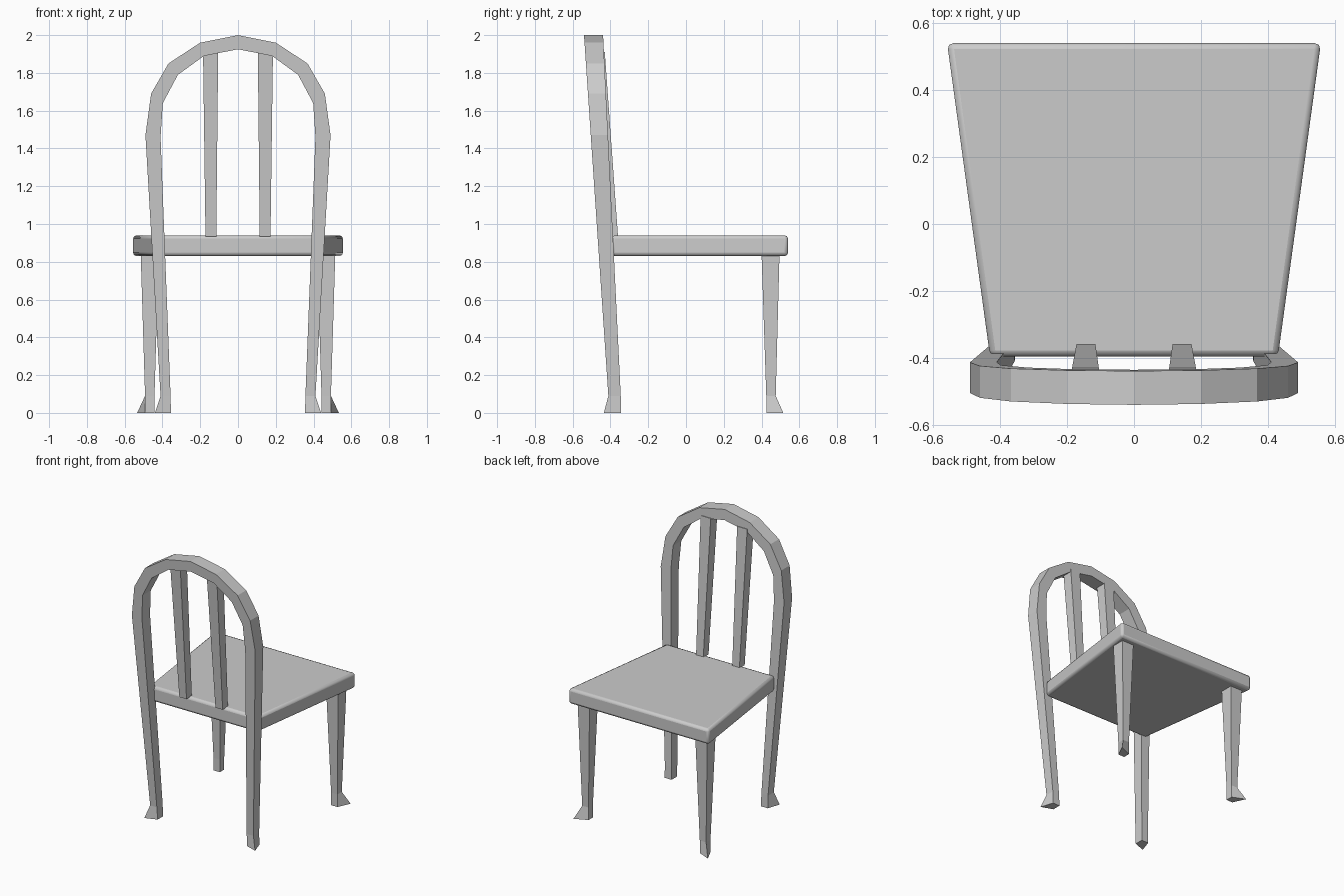
import bpy, bmesh

if "Cube" in bpy.data.objects:
    bpy.data.objects.remove(bpy.data.objects["Cube"])


def loft(name, rings):
    """Skin a list of equal-length vertex rings and cap both ends."""
    bm = bmesh.new()
    loops = [[bm.verts.new(p) for p in ring] for ring in rings]
    n = len(loops[0])
    for a, b in zip(loops, loops[1:]):
        for i in range(n):
            j = (i + 1) % n
            bm.faces.new((a[i], a[j], b[j], b[i]))
    bm.faces.new(loops[0])
    bm.faces.new(loops[-1])
    bmesh.ops.recalc_face_normals(bm, faces=bm.faces)
    mesh = bpy.data.meshes.new(name)
    bm.to_mesh(mesh)
    bm.free()
    obj = bpy.data.objects.new(name, mesh)
    bpy.context.collection.objects.link(obj)
    return obj


def rect(x0, x1, y0, y1, z):
    return [(x0, y0, z), (x1, y0, z), (x1, y1, z), (x0, y1, z)]


def flip(ring):
    return [(-x, y, z) for x, y, z in ring]


def mirror(obj):
    obj.modifiers.new("mirror", 'MIRROR').use_axis[0] = True


# Seat: softened trapezoid slab, wider at +y
def seat_outline(z):
    return [(-0.43, -0.395, z), (0.43, -0.395, z), (0.558, 0.54, z), (-0.558, 0.54, z)]


seat = loft("seat", [seat_outline(0.83), seat_outline(0.94)])
bev = seat.modifiers.new("bevel", 'BEVEL')
bev.width = 0.018
bev.segments = 2
bpy.context.view_layer.objects.active = seat
seat.select_set(True)
bpy.ops.object.shade_smooth_by_angle(angle=0.7)


# Back frame: both rear legs and the arch in one leaning loop
def frame_ring(inner, outer):
    (xi, zi), (xo, zo) = inner, outer

    def front(z):
        return -0.341 - 0.049 * z

    def back(z):
        return -0.405 - 0.0675 * z
    return [(xi, front(zi), zi), (xo, front(zo), zo),
            (xo, back(zo), zo), (xi, back(zi), zi)]


foot = [(0.355, -0.343, 0), (0.41, -0.343, 0), (0.44, -0.435, 0), (0.355, -0.405, 0)]
side = [foot] + [frame_ring(i, o) for i, o in [
    ((0.357, 0.09), (0.41, 0.09)),
    ((0.41, 1.46), (0.49, 1.47)),
    ((0.398, 1.64), (0.46, 1.69)),
    ((0.318, 1.79), (0.368, 1.85)),
    ((0.18, 1.89), (0.20, 1.96))]]
apex = [frame_ring((0, 1.925), (0, 2.0))]
loft("back_frame", side + apex + [flip(r) for r in reversed(side)])

# Back slats, widening toward the arch
mirror(loft("back_slats", [
    rect(0.115, 0.172, -0.42, -0.36, 0.935),
    rect(0.105, 0.185, -0.505, -0.43, 1.91)]))

# Front legs with the outer corner of each foot kicked out
mirror(loft("front_legs", [
    [(0.442, 0.425, 0), (0.492, 0.425, 0), (0.534, 0.515, 0), (0.442, 0.475, 0)],
    rect(0.442, 0.492, 0.425, 0.475, 0.09),
    rect(0.42, 0.515, 0.40, 0.495, 0.84)]))
